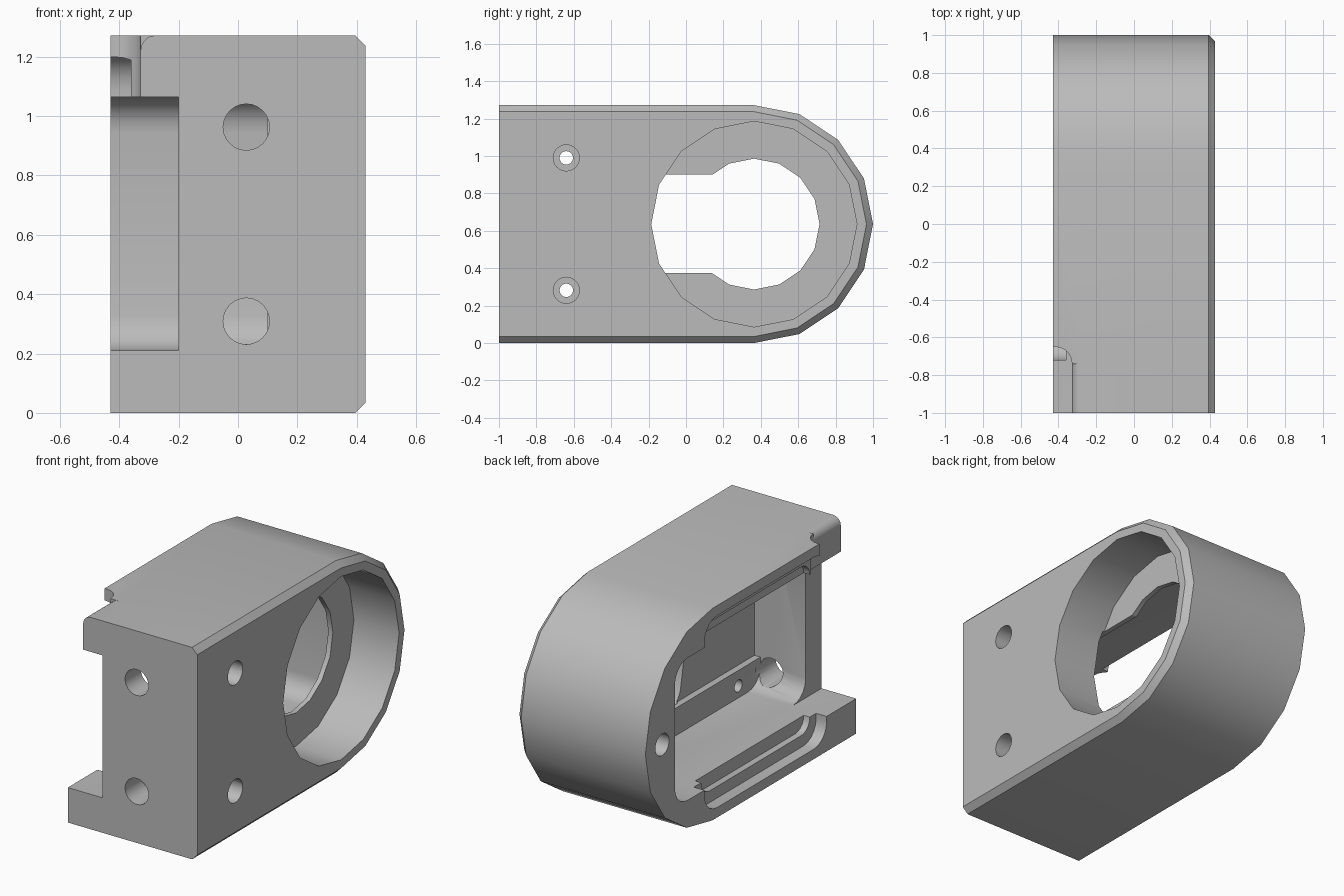
import bpy, bmesh, math
from math import pi, cos, sin

cube = bpy.data.objects.get("Cube")
if cube:
    bpy.data.objects.remove(cube, do_unlink=True)

grey = bpy.data.materials.new("plain grey")
grey.use_nodes = True
grey.diffuse_color = (0.5, 0.5, 0.5, 1)
grey.node_tree.nodes["Principled BSDF"].inputs["Base Color"].default_value = (0.5, 0.5, 0.5, 1)

MID = 0.636    # height of the bore axis, also the outer radius
BORE_Y = 0.364
PLACE = {"x": lambda u, v, d: (d, u, v),
         "y": lambda u, v, d: (u, d, v),
         "z": lambda u, v, d: (u, v, d)}


def loft(name, axis, layers):
    """Solid through matching 2D outlines, each given as (depth, points)."""
    bm = bmesh.new()
    rings = [[bm.verts.new(PLACE[axis](u, v, d)) for u, v in pts] for d, pts in layers]
    bm.faces.new(rings[0])
    bm.faces.new(rings[-1])
    for a, b in zip(rings, rings[1:]):
        for i in range(len(a)):
            j = (i + 1) % len(a)
            bm.faces.new((a[i], a[j], b[j], b[i]))
    bmesh.ops.recalc_face_normals(bm, faces=bm.faces)
    mesh = bpy.data.meshes.new(name)
    bm.to_mesh(mesh)
    bm.free()
    mesh.materials.append(grey)
    obj = bpy.data.objects.new(name, mesh)
    bpy.context.collection.objects.link(obj)
    return obj


def circle(u, v, r, n=24):
    return [(u + r * cos(2 * pi * i / n), v + r * sin(2 * pi * i / n)) for i in range(n)]


def rect(u0, u1, v0, v1, r=0.0, n=5):
    """Rectangle outline, with rounded corners if r is given."""
    if not r:
        return [(u0, v0), (u1, v0), (u1, v1), (u0, v1)]
    pts = []
    for k, (cu, cv) in enumerate(((u1 - r, v1 - r), (u0 + r, v1 - r),
                                  (u0 + r, v0 + r), (u1 - r, v0 + r))):
        for i in range(n + 1):
            a = pi / 2 * (k + i / n)
            pts.append((cu + r * cos(a), cv + r * sin(a)))
    return pts


def body_outline(r):
    """Straight block with a half-round back end."""
    arc = [(BORE_Y + r * cos(a), MID + r * sin(a))
           for a in (-pi / 2 + pi * i / 8 for i in range(9))]
    return [(-1, MID - r)] + arc + [(-1, MID + r)]


def cut(axis, lo, hi, pts):
    """Subtract a prism from the housing."""
    tool = loft("cutter", axis, [(lo, pts), (hi, pts)])
    tool.hide_render = True
    mod = housing.modifiers.new("cut", "BOOLEAN")
    mod.operation = "DIFFERENCE"
    mod.solver = "EXACT"
    mod.object = tool
    bpy.context.view_layer.update()
    graph = bpy.context.evaluated_depsgraph_get()
    result = bpy.data.meshes.new_from_object(housing.evaluated_get(graph))
    housing.modifiers.clear()
    housing.data = result
    bpy.data.objects.remove(tool, do_unlink=True)


# Body with a chamfered left side
housing = loft("housing", "x", [(-0.43, body_outline(MID)),
                                (0.395, body_outline(MID)),
                                (0.43, body_outline(MID - 0.035))])

# Main cavity open to the right side, and its stepped cover recess
cut("x", -0.6, 0.10, rect(-0.85, 0.72, 0.21, 1.065, 0.12))
cut("x", -0.6, -0.36, rect(-0.72, 0.44, 0.06, 1.212, 0.12))
cut("x", -0.6, -0.32, rect(-0.66, 0.37, 0.13, 1.142, 0.08))

# Opening through the front wall
cut("y", -1.2, -0.7, rect(-0.6, -0.2, 0.21, 1.065))

# Corner notch at the top, with a rounded inner corner and rounded upper edge
cut("z", 1.0, 1.4, rect(-0.8, -0.328, -1.4, -0.65, 0.09))
flare = [(-0.278 - 0.05 * cos(a), 1.222 + 0.05 * sin(a))
         for a in (pi / 2 * i / 5 for i in range(6))]
cut("y", -1.2, -0.74, [(-0.38, 1.222)] + flare + [(-0.278, 1.4), (-0.38, 1.4)])

# Large bore on the left, smaller opening and slot behind it
cut("x", 0.13, 0.6, circle(BORE_Y, MID, 0.55, 16))
cut("x", 0.0, 0.2, circle(BORE_Y, MID, 0.35, 16))
cut("x", 0.0, 0.14, rect(-0.849, 0.2, 0.375, 0.9))

# Counterbored screw holes and front holes, mirrored about the axis
for side in (-1, 1):
    z = MID + side * 0.354
    cut("x", 0.0, 0.6, circle(-0.64, z, 0.036))
    cut("x", 0.24, 0.6, circle(-0.64, z, 0.07))
    cut("y", -1.2, -0.8, circle(0.028, MID + side * 0.327, 0.078))

# Blind hole in the rim
cut("x", -0.6, -0.1, circle(0.84, MID, 0.065))

bpy.ops.object.select_all(action="DESELECT")
housing.select_set(True)
bpy.context.view_layer.objects.active = housing
bpy.ops.object.shade_smooth_by_angle(angle=math.radians(30))
